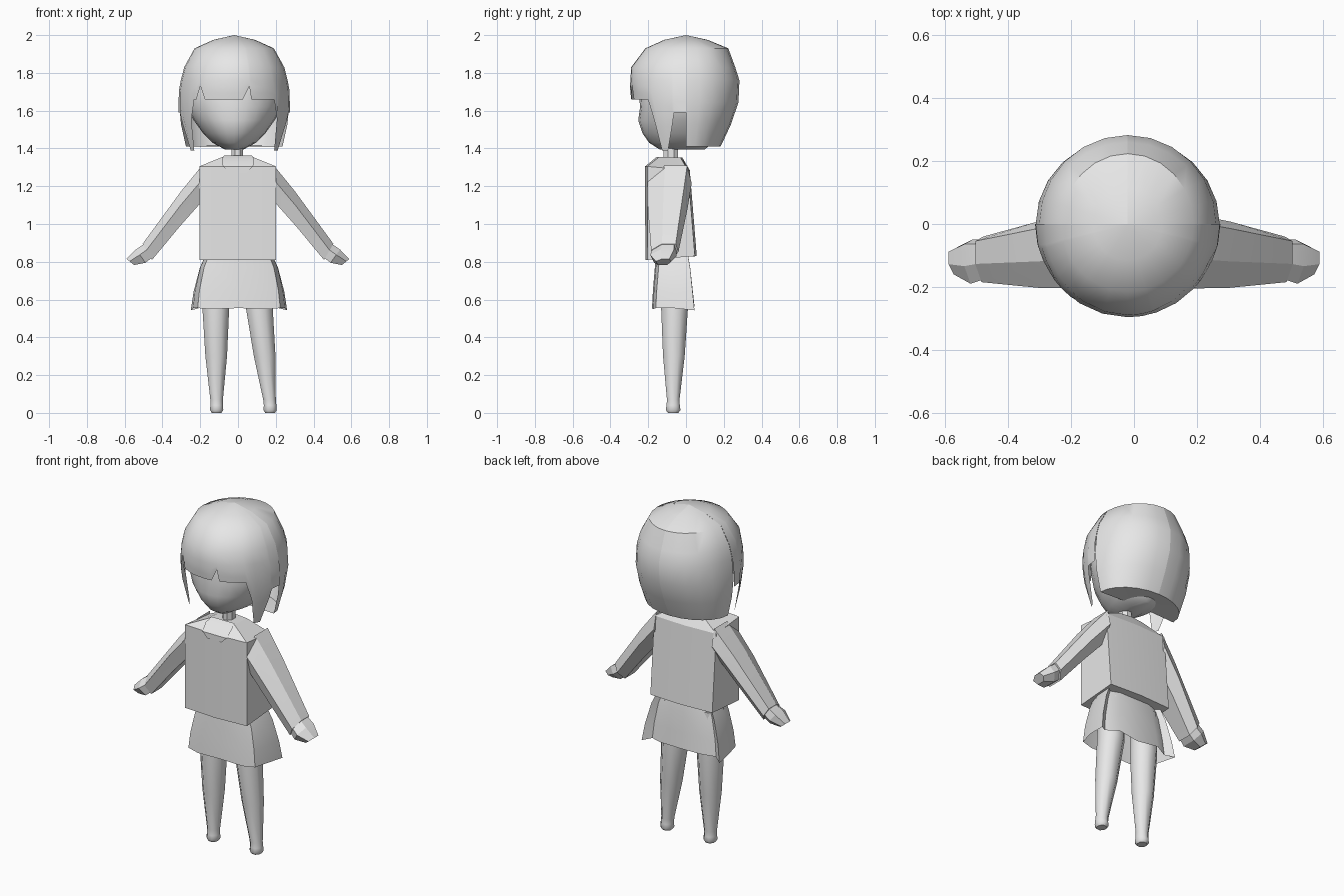
import bpy, math

if "Cube" in bpy.data.objects:
    bpy.data.objects.remove(bpy.data.objects["Cube"])

grey = bpy.data.materials.new("light_grey")
grey.diffuse_color = (0.8, 0.8, 0.8, 1)
grey.use_nodes = True
grey.node_tree.nodes["Principled BSDF"].inputs["Base Color"].default_value = grey.diffuse_color


def make(name, verts, faces, angle=30):
    me = bpy.data.meshes.new(name)
    me.from_pydata(verts, [], faces)
    me.materials.append(grey)
    ob = bpy.data.objects.new(name, me)
    bpy.context.collection.objects.link(ob)
    bpy.ops.object.select_all(action='DESELECT')
    ob.select_set(True)
    bpy.context.view_layer.objects.active = ob
    bpy.ops.object.mode_set(mode='EDIT')
    bpy.ops.mesh.select_all(action='SELECT')
    bpy.ops.mesh.remove_doubles(threshold=0.0005)
    bpy.ops.mesh.normals_make_consistent(inside=False)
    bpy.ops.object.mode_set(mode='OBJECT')
    bpy.ops.object.shade_smooth_by_angle(angle=math.radians(angle))
    return ob


def loft(name, rings, closed=True, caps=(True, True), angle=30):
    """Skin a list of equal-length point rings."""
    n = len(rings[0])
    verts = [p for r in rings for p in r]
    faces = []
    for i in range(len(rings) - 1):
        for j in range(n if closed else n - 1):
            k = (j + 1) % n
            faces.append((i * n + j, i * n + k, (i + 1) * n + k, (i + 1) * n + j))
    if caps[0]:
        faces.append(tuple(range(n)))
    if caps[1]:
        faces.append(tuple(range(len(verts) - n, len(verts))))
    return make(name, verts, faces, angle)


def ellipse(cx, cy, z, rx, ry, n=8):
    return [(cx + rx * math.cos((i + .5) * math.tau / n),
             cy + ry * math.sin((i + .5) * math.tau / n), z) for i in range(n)]


def sample(profile, z):
    """Interpolate rows of (z, a, b, c), listed from the top down."""
    for p, q in zip(profile, profile[1:]):
        if z >= q[0]:
            t = (p[0] - z) / (p[0] - q[0])
            return [a + (b - a) * t for a, b in zip(p[1:], q[1:])]
    return profile[-1][1:]


# Hair shape: height, half width, front depth, back depth
CX = -0.02
HAIR = [(2.0, 0, 0, 0), (1.975, .11, .115, .115), (1.93, .21, .215, .225),
        (1.83, .265, .29, .262), (1.72, .293, .297, .297),
        (1.58, .295, .28, .264), (1.38, .25, .23, .17)]


def skin_point(profile, deg, z, scale=1):
    rx, rf, rb = sample(profile, z)
    a = math.radians(deg)
    depth = rf if abs(deg) <= 90 else rb
    return (CX + scale * rx * math.sin(a), -scale * depth * math.cos(a), z)


def hair(name, columns, scale=1, under=False):
    cols = []
    for deg, hem in columns:
        zs = [2.0, 1.975, 1.93, 1.83, 1.76] + [1.76 + (hem - 1.76) * k / 3 for k in (1, 2, 3)]
        col = [skin_point(HAIR, deg, z, scale) for z in zs]
        if under:
            col.append((CX, 0, 1.42))
        cols.append(col)
    return loft(name, cols, closed=False, caps=(False, False), angle=40)


# Fringe with two notches and a hanging lock on each side
side = [(46, 1.66), (52, 1.55), (57, 1.39), (66, 1.39), (75, 1.54), (77, 1.59), (90, 1.59)]
hair("front_hair",
     [(-a, z) for a, z in reversed(side)]
     + [(-43, 1.66), (-38, 1.73), (-32, 1.66), (-16, 1.66), (0, 1.66), (9, 1.66),
        (16, 1.73), (18, 1.66), (32, 1.66)] + side)
# Back hair, in two halves that meet at a seam
back = [(90 + 15 * i, 1.41) for i in range(7)]
hair("back_hair_right", back, .995, True)
hair("back_hair_left", [(-a, z) for a, z in back], .995, True)

# Head: height, half width, face depth, back depth
HEAD = [(1.93, .1, .1, .1), (1.85, .2, .2, .18), (1.7, .255, .25, .23),
        (1.62, .25, .243, .23), (1.55, .215, .253, .21), (1.48, .165, .23, .18),
        (1.43, .115, .195, .14), (1.395, .05, .14, .1)]
loft("head", [[skin_point(HEAD, d, r[0]) for d in range(-165, 181, 15)] for r in HEAD], angle=45)

# Neck and the bare chest patch inside the collar
loft("neck", [ellipse(-.003, -.08, z, .033, .042) for z in (1.32, 1.45)])
loft("neckline", [[(x * w, y, z) for x in (-1, -.4, .4, 1)]
                  for w, y, z in ((.075, -.14, 1.362), (.085, -.18, 1.343),
                                  (.08, -.221, 1.305), (.045, -.221, 1.272))],
     closed=False, caps=(False, False))


# Sweater body
def body_ring(w, front, back, zf, zb):
    s = (front + back) / 2
    pts = [(-w, front + .012, zf), (0, front, zf), (w, front + .012, zf), (w, s, (zf + zb) / 2),
           (w, back - .01, zb), (0, back, zb), (-w, back - .01, zb), (-w, s, (zf + zb) / 2)]
    return [(x - .002, y, z) for x, y, z in pts]


loft("sweater", [body_ring(.203, -.215, .057, .81, .83),
                 body_ring(.203, -.217, .02, 1.305, 1.285),
                 body_ring(.08, -.155, -.02, 1.355, 1.352)], angle=20)


# Sleeves and hands: (top x, top z, bottom x, bottom z, front y, back y)
def limb(name, stations, s):
    rings = []
    for tx, tz, bx, bz, yf, yb in stations:
        mx, mz, d = (tx + bx) / 2, (tz + bz) / 2, yb - yf
        rings.append([(s * x, y, z) for x, y, z in (
            (tx, yb - .1 * d, tz), (tx, yb - .6 * d, tz), (mx + .1 * (tx - bx), yf, mz + .1 * (tz - bz)),
            (bx, yf + .15 * d, bz), (bx, yb - .25 * d, bz), (mx, yb, mz))])
    loft(name, rings, angle=15)


for s, tag in ((1, "right"), (-1, "left")):
    limb("sleeve_" + tag, [(.19, 1.31, .19, 1.12, -.205, .03), (.30, 1.175, .31, .985, -.203, .008),
                           (.505, .895, .455, .81, -.185, -.04)], s)
    limb("hand_" + tag, [(.49, .90, .45, .825, -.175, -.05), (.54, .865, .49, .795, -.19, -.05),
                         (.59, .815, .55, .783, -.16, -.08)], s)


# Skirt, open below, with a fold near each back corner
def skirt_ring(w, front, back, z, fold):
    half = [(0, front, z), (.6 * w, front + .005, z - fold * .2), (.9 * w, front + .02, z),
            (w, (front + back) / 2, z), (w + fold * .4, back, z - fold * .4),
            (.86 * w, back - .02 - fold * .5, z), (.55 * w, back, z + fold * .3)]
    pts = half + [(0, back - fold * .4, z)] + [(-x, y, z) for x, y, z in half[:0:-1]]
    return [(x + .005, y, zz) for x, y, zz in pts]


loft("skirt", [skirt_ring(.175, -.16, .01, .84, 0), skirt_ring(.205, -.165, .022, .77, .005),
               skirt_ring(.232, -.175, .035, .65, .02), skirt_ring(.243, -.18, .045, .555, .03)],
     caps=(False, False), angle=35)

# Legs taper to small rounded feet; one leans outward
for tag, x_top, x_foot in (("left", -.118, -.113), ("right", .108, .17)):
    rings = []
    for z, rx, ry in ((.8, .075, .075), (.56, .077, .077), (.3, .062, .062), (.07, .036, .036),
                      (.04, .036, .038), (.015, .038, .042), (0, .028, .03)):
        t = min(1, max(0, (.6 - z) / .56))
        rings.append(ellipse(x_top + (x_foot - x_top) * t, -.06 - .008 * t, z, rx, ry))
    loft("leg_" + tag, rings, angle=50)
